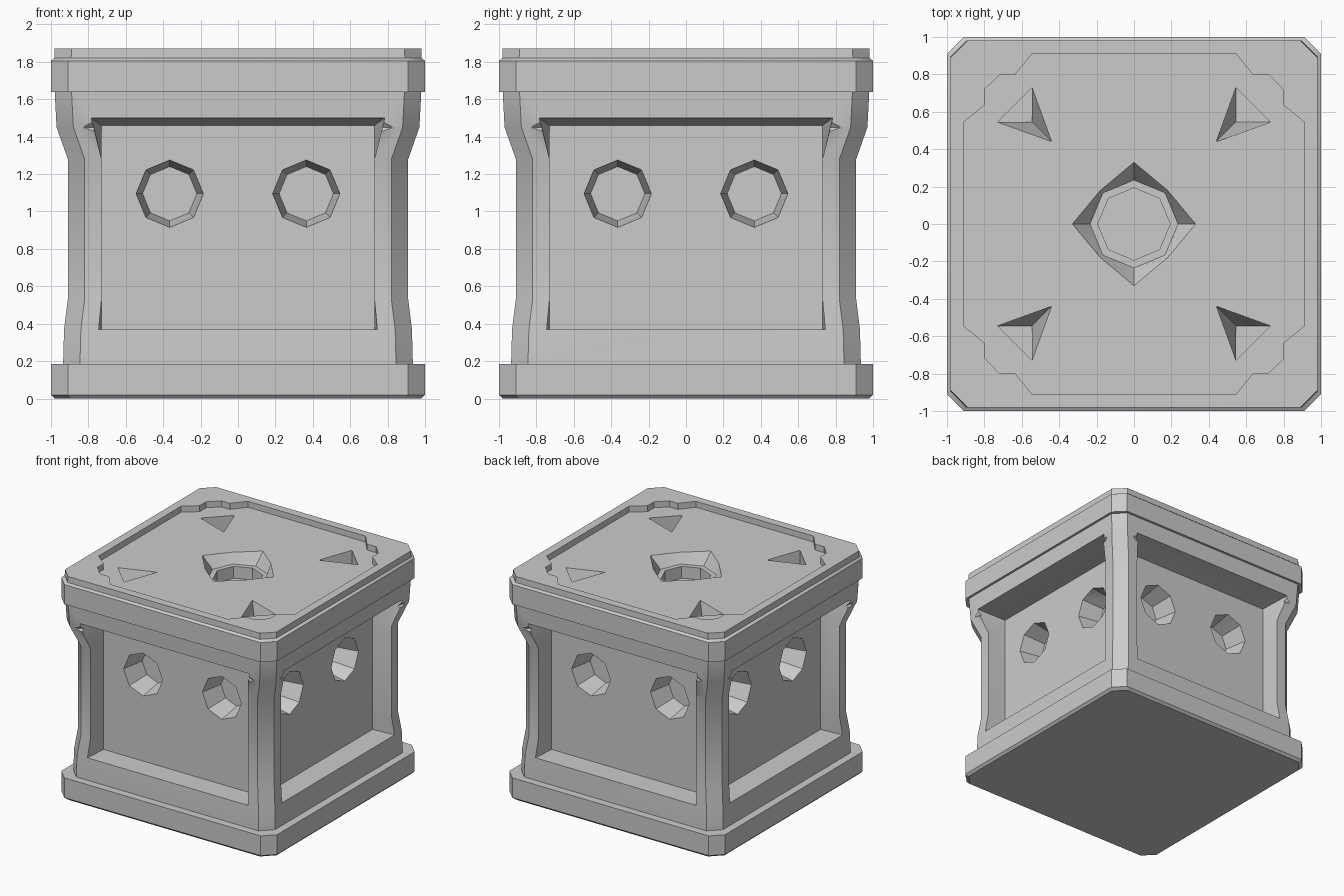
import bpy, bmesh
from math import pi, cos, sin, radians
from mathutils import Matrix, Vector

if "Cube" in bpy.data.objects:
    bpy.data.objects.remove(bpy.data.objects["Cube"])


def loft(name, rings, turn=0.0):
    """Closed solid skinned through equal-length rings, turned about z."""
    bm = bmesh.new()
    rot = Matrix.Rotation(turn, 4, 'Z')
    rows = [[bm.verts.new(rot @ Vector(p)) for p in r] for r in rings]
    n = len(rows[0])
    for a, b in zip(rows, rows[1:]):
        for i in range(n):
            j = (i + 1) % n
            bm.faces.new((a[i], a[j], b[j], b[i]))
    bm.faces.new(rows[0])
    bm.faces.new(rows[-1])
    bmesh.ops.recalc_face_normals(bm, faces=bm.faces)
    me = bpy.data.meshes.new(name)
    bm.to_mesh(me)
    bm.free()
    ob = bpy.data.objects.new(name, me)
    bpy.context.collection.objects.link(ob)
    return ob


def chamfered(h, z, c=0.09):
    k = h - c
    return [(k, -h, z), (h, -k, z), (h, k, z), (k, h, z),
            (-k, h, z), (-h, k, z), (-h, -k, z), (-k, -h, z)]


def octagon(r, z, diag=1.0):
    """Octagon with points on the axes; diag scales the diagonal points."""
    return [(r * (diag if i % 2 else 1) * cos(i * pi / 4),
             r * (diag if i % 2 else 1) * sin(i * pi / 4), z) for i in range(8)]


# Block: chamfered square swept up a plinth / waist / cap profile
profile = [(0.98, 0), (1.0, 0.02), (1.0, 0.185), (0.935, 0.185), (0.93, 0.37),
           (0.91, 0.53), (0.91, 1.28), (0.97, 1.45), (0.98, 1.64), (1.0, 1.64),
           (1.0, 1.805), (0.982, 1.82), (0.98, 1.87)]
block = loft("pedestal_block", [chamfered(h, z) for h, z in profile])
cutters = []

# Shallow tray in the top with stepped corners
quarter = [(0.91, 0.545), (0.80, 0.635), (0.80, 0.715), (0.72, 0.80),
           (0.635, 0.80), (0.545, 0.91)]
outline = []
for q in range(4):
    r = Matrix.Rotation(q * pi / 2, 2)
    outline += [r @ Vector(p) for p in quarter]
cutters.append(loft("tray_cutter", [[(p.x, p.y, z) for p in outline] for z in (1.82, 1.95)]))

# Central diamond pit narrowing to an octagonal socket
cutters.append(loft("socket_cutter", [
    octagon(0.33, 1.9, 0.77), octagon(0.33, 1.82, 0.77), octagon(0.235, 1.73),
    octagon(0.193, 1.73), octagon(0.193, 1.63)]))


def wall_hole(x, r, y):
    return [(x + px, y, 1.095 + pz) for px, pz, _ in octagon(r, 0)]


def panel(half):
    """Mirror one side's (x, y, z) points, low to high, into a closed ring."""
    return half + [(-x, y, z) for x, y, z in reversed(half)]


floor = [(0.73, -0.735, z) for z in (0.37, 0.53, 1.28, 1.46)]
lip = [(0.745, -0.93, 0.37), (0.73, -0.91, 0.53), (0.73, -0.91, 1.28), (0.785, -0.971, 1.5)]
outside = [(x, -1.03, z) for x, y, z in lip]

for q in range(4):
    t = q * pi / 2
    # Deep triangular arrow pit near each top corner
    cutters.append(loft("arrow_cutter", [
        [(0.44, 0.44, 1.86), (0.73, 0.545, 1.86), (0.545, 0.73, 1.86)],
        [(0.44, 0.44, 1.82), (0.73, 0.545, 1.82), (0.545, 0.73, 1.82)],
        [(0.545, 0.545, 1.65), (0.73, 0.545, 1.65), (0.545, 0.73, 1.65)]], t))
    # Recessed side panel whose opening follows the flare of the block
    cutters.append(loft("panel_cutter", [panel(floor), panel(lip), panel(outside)], t))
    for s in (-1, 1):
        # Tapered eight-sided holes
        cutters.append(loft("hole_cutter", [
            wall_hole(s * 0.365, 0.18, -0.78), wall_hole(s * 0.365, 0.18, -0.735),
            wall_hole(s * 0.365, 0.145, -0.54)], t))
        # Small chips at the panel's upper corners
        tip = Vector((s * 0.835, -0.972, 1.45))
        base = [Vector(p) for p in ((s * 0.77, -1.0, 1.515), (s * 0.77, -1.0, 1.385),
                                    (s * 0.77, -0.945, 1.45))]
        cutters.append(loft("chip_cutter", [base, [tip + (b - tip) * 0.02 for b in base]], t))

# Carve everything out of the block
bpy.context.view_layer.objects.active = block
block.select_set(True)
for c in cutters:
    c.hide_render = True
    m = block.modifiers.new("carve", 'BOOLEAN')
    m.operation = 'DIFFERENCE'
    m.solver = 'EXACT'
    m.object = c
    bpy.ops.object.modifier_apply(modifier=m.name)
for c in cutters:
    bpy.data.objects.remove(c, do_unlink=True)

# Soften the gentle flare, keep the real edges crisp
bpy.ops.object.shade_smooth_by_angle(angle=radians(28))
